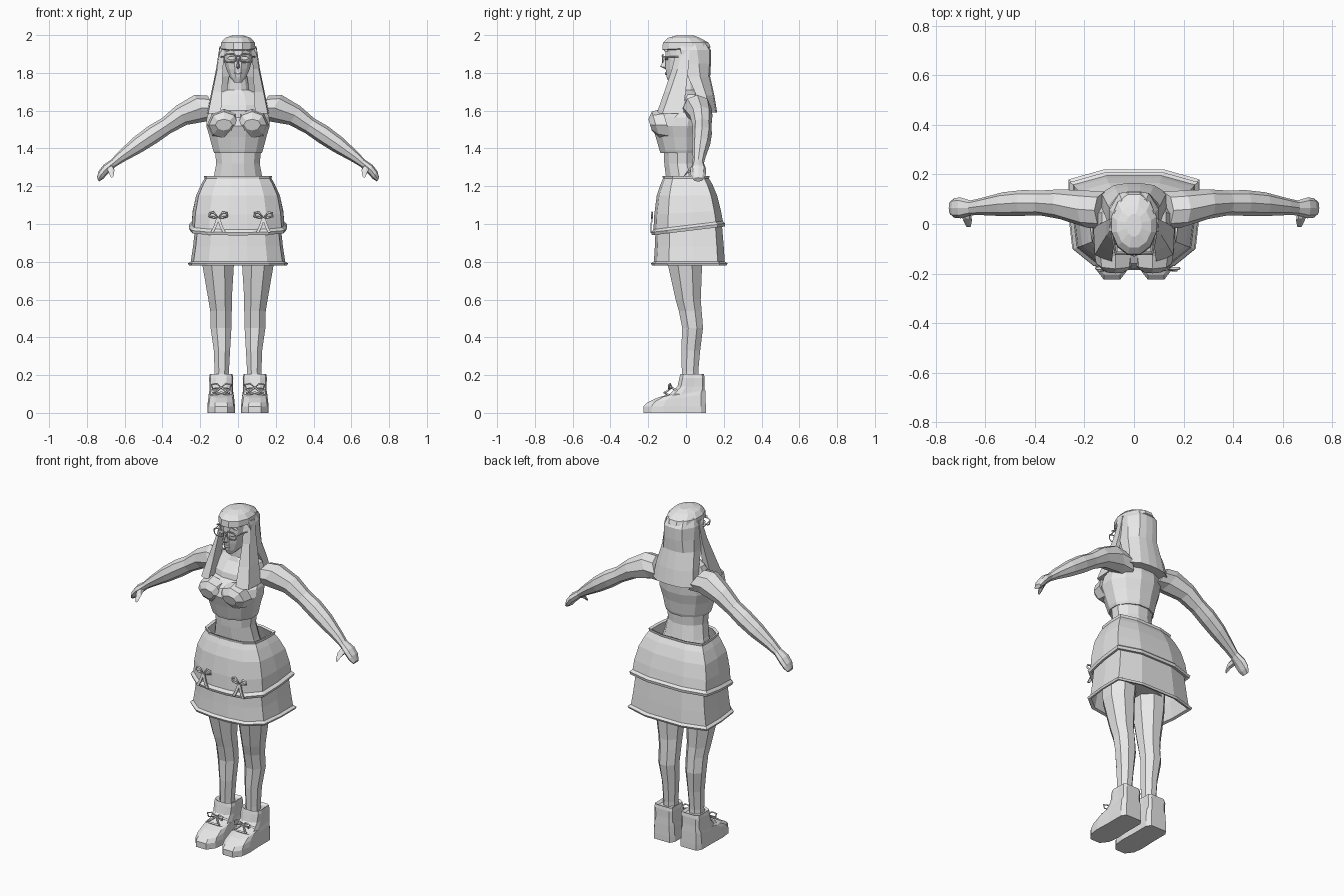
import bpy, math
from mathutils import Vector

grey = bpy.data.materials.new("light grey")
grey.diffuse_color = (0.8, 0.8, 0.8, 1)


def build(name, verts, faces, mirror=False):
    mesh = bpy.data.meshes.new(name)
    mesh.from_pydata([tuple(v) for v in verts], [], faces)
    mesh.materials.append(grey)
    obj = bpy.data.objects.new(name, mesh)
    bpy.context.collection.objects.link(obj)
    if mirror:
        obj.modifiers.new("Mirror", 'MIRROR')
    return obj


def loft(name, rings, mirror=False, caps=True):
    """Skin a list of equal length point rings."""
    n = len(rings[0])
    verts = [p for r in rings for p in r]
    faces = [(k * n + i, k * n + (i + 1) % n, (k + 1) * n + (i + 1) % n, (k + 1) * n + i)
             for k in range(len(rings) - 1) for i in range(n)]
    if caps:
        faces += [tuple(range(n))[::-1], tuple(range(len(verts) - n, len(verts)))]
    return build(name, verts, faces, mirror)


def oval(z, hw, front, back, n=12, cx=0.0, tilt=0.0):
    """Horizontal ring given by half width and front/back limits."""
    cy, ry = (front + back) / 2, (back - front) / 2
    off = math.pi / n
    f = 1 / math.cos(off)
    pts = []
    for i in range(n):
        a = 2 * math.pi * i / n + off
        y = cy + ry * f * math.sin(a)
        pts.append((cx + hw * f * math.cos(a), y, z + tilt * y))
    return pts


def section(c, u, v, n=8):
    c, u, v = Vector(c), Vector(u), Vector(v)
    return [c + u * math.cos(2 * math.pi * i / n) + v * math.sin(2 * math.pi * i / n) for i in range(n)]


def rect(z, x0, x1, y0, y1):
    return [(x0, y0, z), (x1, y0, z), (x1, y1, z), (x0, y1, z)]


def tube(name, pts, r, mirror=False, closed=False):
    """Thin cord along a path."""
    cu = bpy.data.curves.new(name, 'CURVE')
    cu.dimensions = '3D'
    cu.bevel_depth, cu.bevel_resolution, cu.use_fill_caps = r, 0, True
    sp = cu.splines.new('POLY')
    sp.points.add(len(pts) - 1)
    for p, q in zip(sp.points, pts):
        p.co = (*q, 1)
    sp.use_cyclic_u = closed
    cu.materials.append(grey)
    obj = bpy.data.objects.new(name, cu)
    bpy.context.collection.objects.link(obj)
    if mirror:
        obj.modifiers.new("Mirror", 'MIRROR')


# Torso: hips, waist, neck
loft("torso", [oval(*r) for r in [
    (0.85, .17, -.10, .12), (1.0, .18, -.11, .13), (1.15, .155, -.11, .11), (1.24, .13, -.105, .09),
    (1.32, .115, -.115, .075), (1.42, .125, -.12, .08), (1.55, .15, -.11, .11),
    (1.63, .155, -.09, .115), (1.685, .13, -.045, .10), (1.71, .06, -.035, .06), (1.80, .045, -.04, .05)]])

# Fitted top with bust
loft("bodice", [oval(*r) for r in [
    (1.375, .125, -.135, .085), (1.39, .132, -.14, .09), (1.46, .15, -.16, .10),
    (1.52, .168, -.18, .115), (1.565, .165, -.16, .118), (1.60, .15, -.10, .11)]])
loft("bust_cup", [section((.075, y, z), (rx, 0, 0), (0, -.3 * rz, rz)) for y, z, rx, rz in [
    (-.10, 1.525, .088, .085), (-.16, 1.525, .078, .07), (-.19, 1.525, .045, .03)]], True)

# Arms with mitten hands
arm = [(.12, .055, 1.61, .075, .08), (.19, .06, 1.615, .075, .08), (.30, .08, 1.575, .06, .058),
       (.38, .085, 1.52, .05, .046), (.45, .085, 1.475, .052, .05), (.53, .08, 1.42, .048, .045),
       (.62, .07, 1.355, .034, .03), (.66, .065, 1.322, .03, .022), (.70, .065, 1.29, .042, .026),
       (.725, .065, 1.26, .04, .024), (.742, .065, 1.235, .026, .012)]
loft("arm", [section((x, y, z), (0, ry, 0), (rv * .5, 0, rv * .86)) for x, y, z, ry, rv in arm], True)
loft("thumb", [section(c, (r, 0, 0), (0, r * .4, r), 6) for c, r in [
    ((.68, .05, 1.30), .02), ((.672, .015, 1.285), .018), ((.668, -.01, 1.255), .009)]], True)

# Skirt in two open layers, with rims
def skirt_ring(z, hw, front, back, tilt=0.0):
    half = [(.46, 1), (1, .8), (1, .1), (.94, -.58), (.62, -.92), (.2, -1)]
    cy, ry = (front + back) / 2, (back - front) / 2
    pts = [(hw * a, cy + ry * b) for a, b in half]
    pts += [(-x, y) for x, y in reversed(pts)]
    return [(x, y, z + tilt * y) for x, y in pts]

loft("skirt_lower", [skirt_ring(*r) for r in [
    (.785, .245, -.165, .20), (.78, .26, -.18, .215), (.792, .265, -.185, .22), (.802, .25, -.17, .205),
    (.88, .238, -.165, .20), (1.0, .225, -.16, .19), (.88, .228, -.155, .19), (.785, .245, -.165, .20)]],
    caps=False)
loft("skirt_upper", [skirt_ring(*r) for r in [
    (.965, .24, -.165, .19, .12), (.962, .255, -.18, .205, .12), (.978, .26, -.185, .208, .12),
    (.992, .245, -.172, .195, .12), (1.06, .24, -.168, .185, .06), (1.15, .222, -.155, .165),
    (1.21, .195, -.135, .14), (1.24, .178, -.122, .122), (1.255, .18, -.125, .125),
    (1.25, .165, -.112, .112), (1.15, .20, -.14, .15), (.965, .24, -.165, .19, .12)]], caps=False)

# Ribbon bows on the skirt
for side, cx in (("left", -.105), ("right", .135)):
    for s in (-1, 1):
        tube(side + "_bow_loop", [(cx + s * x, -.18, z) for x, z in
             [(0, 1.03), (.025, 1.062), (.045, 1.058), (.048, 1.04), (.025, 1.035)]], .006, closed=True)
        loft(side + "_bow_tail", [rect(z, cx + s * x - .008, cx + s * x + .008, y - .004, y + .004)
             for x, y, z in [(.002, -.18, 1.03), (.015, -.185, .99), (.032, -.188, .955)]])

# Legs
loft("leg", [oval(z, hw, f, b, 8, cx) for z, cx, hw, f, b in [
    (.12, .088, .04, -.02, .065), (.22, .086, .038, -.022, .065), (.33, .085, .043, -.025, .075),
    (.45, .09, .055, -.02, .09), (.54, .09, .057, -.038, .083), (.60, .095, .062, -.055, .078),
    (.78, .105, .083, -.095, .085), (.95, .10, .09, -.10, .10)]], True)

# Shoes: outline rings narrowing upward
def shoe_ring(z, hw, toe, heel, tilt=0.0):
    cx, d = .089, heel - toe
    half = [(.45, 0), (.9, .13), (1, .32), (.95, .6), (.95, .92), (.7, 1)]
    pts = [(cx + hw * a, toe + d * b) for a, b in half]
    pts += [(2 * cx - x, y) for x, y in reversed(pts)]
    return [(x, y, z + tilt * max(0, y + .19)) for x, y in pts]

loft("shoe", [shoe_ring(*r) for r in [
    (0, .073, -.225, .105), (.035, .073, -.225, .105), (.055, .07, -.205, .103, .15),
    (.075, .066, -.15, .102, .15), (.10, .064, -.085, .10), (.14, .062, -.045, .098),
    (.185, .064, -.035, .098), (.205, .06, -.03, .095), (.195, .045, -.022, .08)]], True)

# Laces
for y, z in ((-.115, .10), (-.075, .125)):
    tube("lace_strap", [(.035, y + .03, z - .01), (.089, y, z + .008), (.143, y + .03, z - .01)], .006, True)
for s in (-1, 1):
    tube("lace_bow", [(.089 + s * a, b, c) for a, b, c in [
        (0, -.075, .135), (.025, -.085, .155), (.052, -.09, .15), (.045, -.09, .128)]], .005, True, True)
    tube("lace_end", [(.089 + s * a, b, c) for a, b, c in [
        (0, -.075, .135), (.025, -.1, .115), (.045, -.115, .105)]], .005, True)

# Face
loft("head", [oval(*r) for r in [
    (1.75, .02, -.092, -.05), (1.775, .042, -.102, .02), (1.82, .062, -.108, .07),
    (1.87, .075, -.11, .09), (1.92, .08, -.108, .09), (1.955, .075, -.10, .08)]])
build("nose", [(-.013, -.10, 1.828), (.013, -.10, 1.828), (0, -.137, 1.834), (0, -.104, 1.895),
               (0, -.10, 1.815)], [(0, 2, 3), (2, 1, 3), (0, 4, 2), (4, 1, 2)])
loft("lips", [section((x, -.106, 1.797), (0, -r * .8, 0), (0, 0, r), 6) for x, r in
              [(-.022, .001), (-.008, .008), (.008, .008), (.022, .001)]])
loft("eyebrow", [rect(z, x - .006, x + .006, -.113, -.095) for x, z in
                 [(.018, 1.915), (.038, 1.924), (.062, 1.914)]], True)
loft("eye", [section((.036, y, 1.878), (.02, 0, 0), (0, 0, .01), 6) for y in (-.095, -.111)], True)

# Glasses
tube("glasses_rim", [(.04 + x, -.122, 1.878 + z) for x, z in [
    (-.028, .012), (-.02, .02), (.022, .02), (.034, .012), (.032, -.012), (.02, -.022), (-.016, -.022),
    (-.028, -.012)]], .004, True, True)
tube("glasses_bridge", [(-.014, -.122, 1.886), (0, -.127, 1.89), (.014, -.122, 1.886)], .004)
tube("glasses_arm", [(.073, -.122, 1.885), (.09, -.04, 1.885)], .004, True)

# Hair: crown, back fall and front strands
loft("hair_crown", [oval(*r) for r in [
    (1.925, .085, -.115, .12, 12, 0, .05), (1.93, .092, -.126, .13, 12, 0, .05), (1.96, .09, -.122, .12),
    (1.985, .068, -.095, .075), (1.998, .03, -.05, .04)]])

def fall_ring(z, hw, front, back):
    half = [(hw, front), (hw * .98, front + .55 * (back - front)), (hw * .6, back - .008), (hw * .2, back)]
    pts = half + [(-x, y) for x, y in reversed(half)]
    return [(x, y, z) for x, y in pts]

loft("hair_back", [fall_ring(*r) for r in [
    (1.59, .135, .075, .165), (1.68, .125, .055, .15), (1.78, .108, .01, .128),
    (1.85, .102, -.01, .132), (1.92, .10, -.03, .132), (1.965, .082, -.03, .105)]])
loft("hair_strand", [[(a, y0, z), (b, y0 + .03, z), (b + .006, y1, z), (a + .02, y1, z)]
     for z, a, b, y0, y1 in [(1.585, .09, .158, -.155, -.015), (1.70, .085, .135, -.115, -.002),
                             (1.82, .08, .11, -.075, .012), (1.94, .07, .092, -.045, .02)]], True)

# Consistent outward normals on all meshes
import bmesh
for obj in bpy.data.objects:
    if obj.type == 'MESH':
        bm = bmesh.new()
        bm.from_mesh(obj.data)
        bmesh.ops.recalc_face_normals(bm, faces=bm.faces)
        bm.to_mesh(obj.data)
        bm.free()
